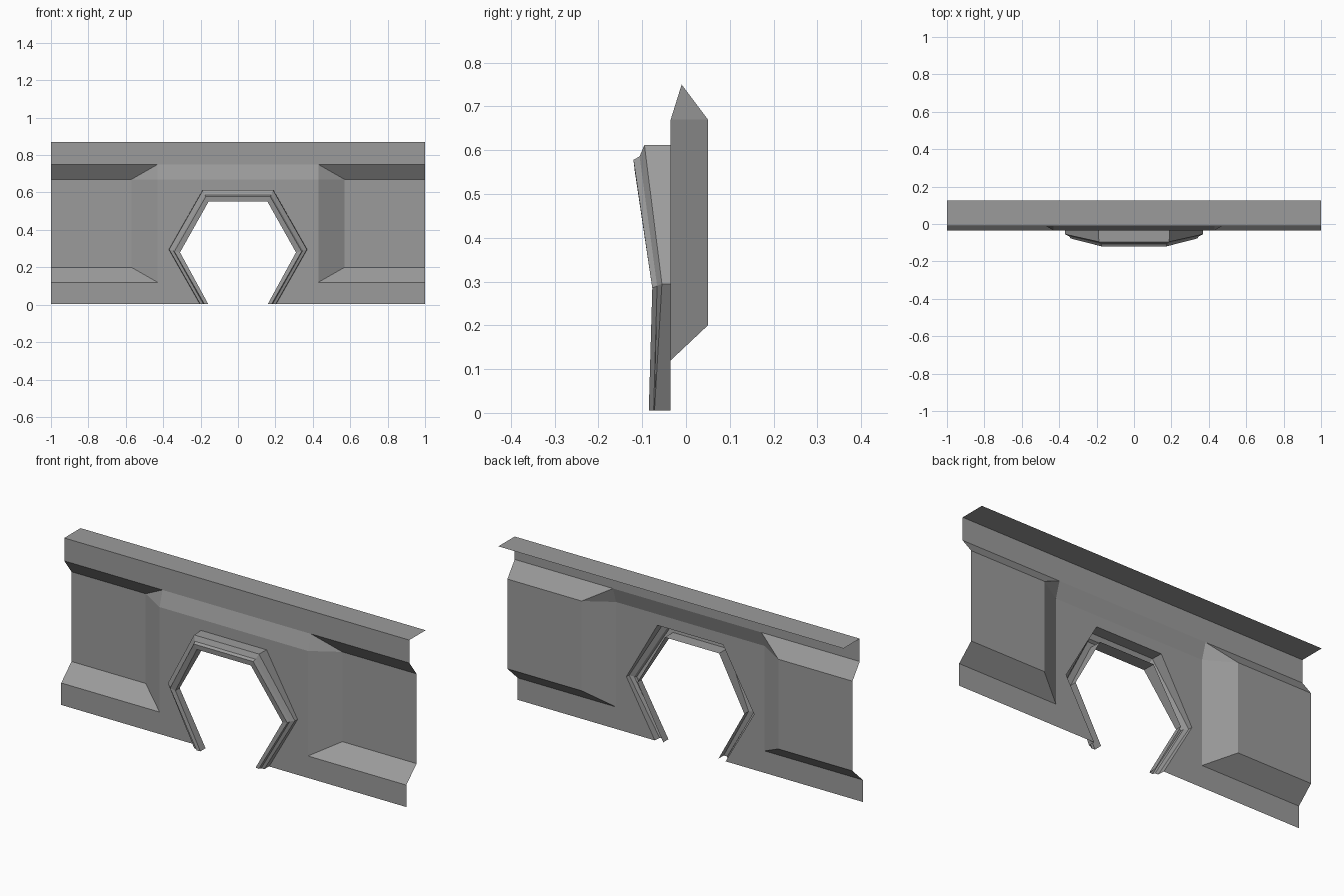
import bpy
import bmesh

cube = bpy.data.objects.get("Cube")
if cube:
    bpy.data.objects.remove(cube)

grey = bpy.data.materials.new("metal_grey")
grey.use_nodes = True
tone = (0.33, 0.33, 0.33, 1)
grey.diffuse_color = tone
grey.node_tree.nodes["Principled BSDF"].inputs["Base Color"].default_value = tone


def mirrored_sheet(name, faces):
    """Build one half from corner lists, then mirror it across x."""
    bm = bmesh.new()
    for corners in faces:
        bm.faces.new([bm.verts.new(c) for c in corners])
    bmesh.ops.remove_doubles(bm, verts=bm.verts, dist=0.0005)
    bmesh.ops.recalc_face_normals(bm, faces=bm.faces)
    # The sheet's outside is the side that faces forward
    if sum(f.normal.y * f.calc_area() for f in bm.faces) > 0:
        bmesh.ops.reverse_faces(bm, faces=bm.faces)
    mesh = bpy.data.meshes.new(name)
    bm.to_mesh(mesh)
    bm.free()
    mesh.materials.append(grey)
    obj = bpy.data.objects.new(name, mesh)
    bpy.context.collection.objects.link(obj)
    mod = obj.modifiers.new("Mirror", "MIRROR")
    mod.merge_threshold = 0.0005
    return obj


FRONT, BACK, UPPER = -0.035, 0.05, -0.01
BASE, TOP, END = 0.005, 0.87, 1.0
IN, OUT = 0.43, 0.57          # recess side wall, front and back edges

# Raised centre plate around the arch
a, b, c = (0.205, FRONT, BASE), (0.37, FRONT, 0.295), (0.19, FRONT, 0.612)
d = (0, FRONT, 0.612)
low, mid_low = (IN, FRONT, BASE), (IN, FRONT, 0.12)
mid_high, mid_top = (IN, FRONT, 0.67), (0, FRONT, 0.67)
shoulder, ridge = (IN, UPPER, 0.75), (0, UPPER, 0.75)
mirrored_sheet("centre_plate", [
    (a, low, mid_low, b), (b, mid_low, mid_high, c), (c, mid_high, mid_top, d),
    (mid_top, mid_high, shoulder, ridge),
])

# Recessed side panels with sloping borders
r_low, r_high = (OUT, BACK, 0.2), (OUT, BACK, 0.67)
e_base, e_low = (END, FRONT, BASE), (END, FRONT, 0.12)
e_rlow, e_rhigh, e_top = (END, BACK, 0.2), (END, BACK, 0.67), (END, UPPER, 0.75)
mirrored_sheet("recessed_side_panels", [
    (low, e_base, e_low, mid_low), (mid_low, e_low, e_rlow, r_low),
    (r_low, e_rlow, e_rhigh, r_high), (r_high, e_rhigh, e_top, shoulder),
    (mid_low, r_low, r_high, mid_high), (mid_high, r_high, shoulder),
])

# Upper band and the flange folded backward
t_mid, t_end = (0, UPPER, TOP), (END, UPPER, TOP)
mirrored_sheet("upper_band_and_flange", [
    (ridge, shoulder, t_mid), (shoulder, e_top, t_end, t_mid),
    (t_mid, t_end, (END, 0.125, TOP), (0, 0.125, TOP)),
])


def half_ring(foot_x, side, top, depths):
    """Half a hexagonal arch: foot, side corner, top corner, top centre."""
    y_foot, y_side, y_top = depths
    return [(foot_x, y_foot, BASE), (side[0], y_side, side[1]),
            (top[0], y_top, top[1]), (0, y_top, top[1])]


# Stepped arch trim, from the plate out to the rim and back through the lip
rings = [
    half_ring(0.205, (0.37, 0.295), (0.19, 0.612), (FRONT, FRONT, FRONT)),
    half_ring(0.203, (0.368, 0.295), (0.188, 0.612), (-0.072, -0.055, -0.095)),
    half_ring(0.186, (0.346, 0.29), (0.176, 0.586), (-0.074, -0.066, -0.106)),
    half_ring(0.18, (0.34, 0.285), (0.172, 0.578), (-0.085, -0.077, -0.12)),
    half_ring(0.16, (0.31, 0.28), (0.157, 0.552), (-0.083, -0.075, -0.117)),
    half_ring(0.16, (0.31, 0.28), (0.157, 0.552), (-0.04, -0.04, -0.05)),
]
mirrored_sheet("arch_trim", [
    (r[i], r[i + 1], s[i + 1], s[i])
    for r, s in zip(rings, rings[1:]) for i in range(3)
])
